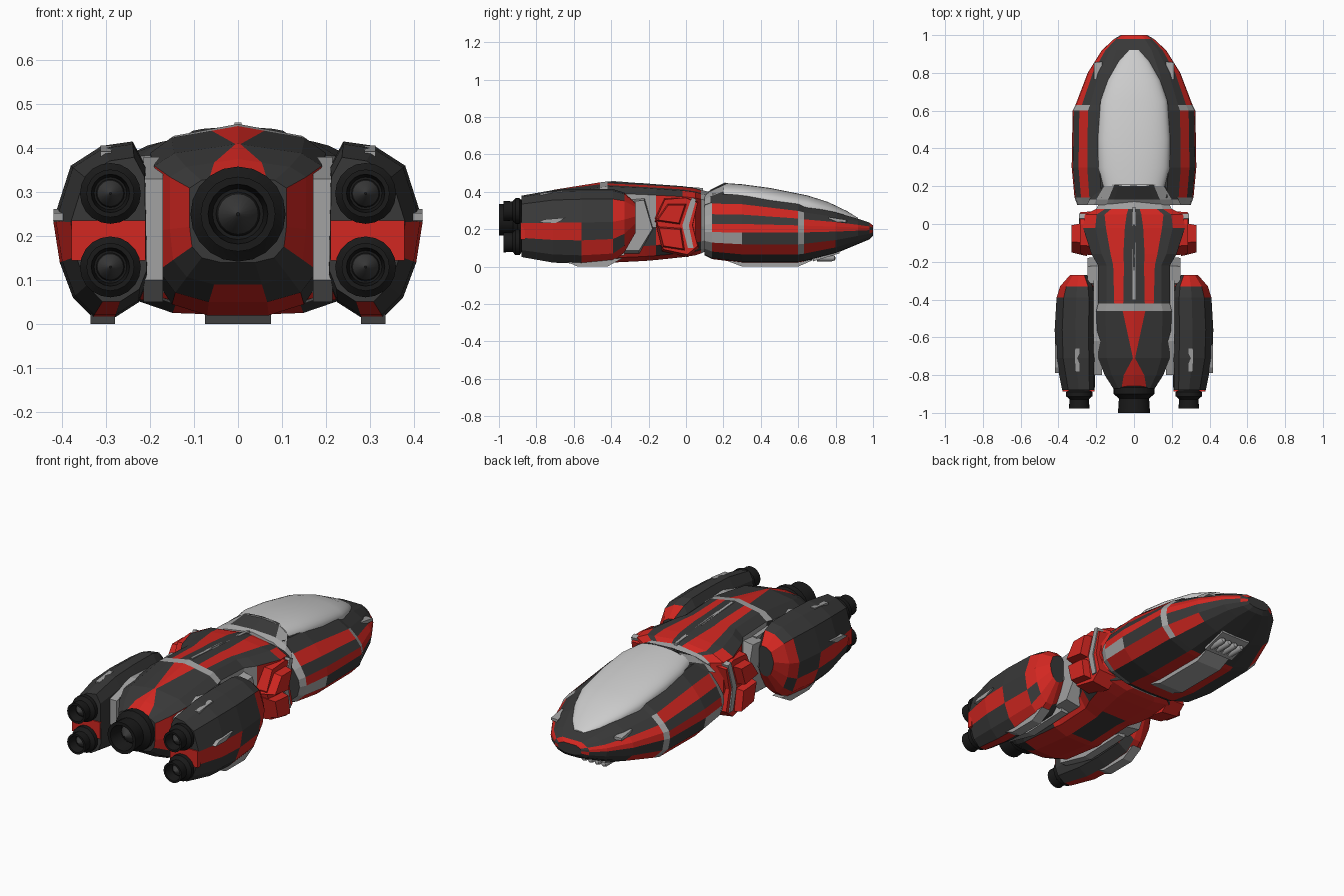
import bpy, bmesh
from math import sin, cos, pi
from mathutils import Vector

if "Cube" in bpy.data.objects:
    bpy.data.objects.remove(bpy.data.objects["Cube"])


def material(name, r, g, b):
    m = bpy.data.materials.new(name)
    m.diffuse_color = (r, g, b, 1)
    m.use_nodes = True
    m.node_tree.nodes["Principled BSDF"].inputs["Base Color"].default_value = m.diffuse_color
    return m


MATS = {"d": material("dark_paint", .04, .04, .04),
        "r": material("red_paint", .65, .02, .015),
        "g": material("grey_trim", .36, .36, .36),
        "k": material("engine_black", .01, .01, .01),
        "c": material("canopy_grey", .55, .55, .55)}
KEYS = list(MATS)


def finish(name, bm, smooth=None):
    bmesh.ops.recalc_face_normals(bm, faces=bm.faces)
    me = bpy.data.meshes.new(name)
    bm.to_mesh(me)
    bm.free()
    for k in KEYS:
        me.materials.append(MATS[k])
    ob = bpy.data.objects.new(name, me)
    bpy.context.collection.objects.link(ob)
    if smooth:
        bpy.context.view_layer.objects.active = ob
        ob.select_set(True)
        bpy.ops.object.shade_smooth_by_angle(angle=smooth)
        ob.select_set(False)
    return ob


def loft(name, rings, rows, cap="d", half=False, smooth=None):
    """Skin closed rings; rows[i][j] is the colour of strip j in gap i.
    half=True: rings are right halves, top centre to bottom centre."""
    bm = bmesh.new()
    if half:
        rings = [r + [Vector((-p.x, p.y, p.z)) for p in r[-2:0:-1]] for r in rings]
    vs = [[bm.verts.new(p) for p in r] for r in rings]
    n = len(vs[0])
    for i in range(len(vs) - 1):
        row = rows[min(i, len(rows) - 1)]
        for j in range(n):
            k = (j + 1) % n
            f = bm.faces.new((vs[i][j], vs[i][k], vs[i + 1][k], vs[i + 1][j]))
            s = min(j, n - 1 - j) if half else j
            f.material_index = KEYS.index(row[min(s, len(row) - 1)])
    for r in (vs[0], vs[-1]):
        bm.faces.new(r).material_index = KEYS.index(cap)
    return finish(name, bm, smooth)


def prism(name, yz, x0, x1, col, taper=1.0, both=True):
    """Side-view outline pushed from x0 to x1, optionally shrinking outward."""
    cy = sum(p[0] for p in yz) / len(yz)
    cz = sum(p[1] for p in yz) / len(yz)
    for s, side in (((1, "_right"), (-1, "_left")) if both else ((1, ""),)):
        a = [Vector((s * x0, y, z)) for y, z in yz]
        b = [Vector((s * x1, cy + (y - cy) * taper, cz + (z - cz) * taper)) for y, z in yz]
        loft(name + side, [a, b], [col], col)


def section(y, w, mid, top, bot, template):
    return [Vector((fx * w, y, mid + fz * (top - mid if fz > 0 else mid - bot)))
            for fx, fz in template]


# Front hull
HULL = [(0, 1), (.55, 1), (.75, .72), (.89, .42), (.98, .15), (1, -.1),
        (.96, -.45), (.8, -.75), (.45, -.97), (0, -1)]
hull = [(.10, .30, .36, .06), (.14, .315, .39, .04), (.30, .33, .385, .02),
        (.60, .325, .335, .02), (.63, .31, .325, .025), (.80, .245, .29, .07),
        (.92, .17, .255, .12), (.98, .105, .235, .145), (1.0, .07, .22, .165)]
loft("front_hull", [section(y, w, .2, t, b, HULL) for y, w, t, b in hull],
     ["dgggggggd", "ddrdrgrdr", "ddrdrdrdr", "ddgggggdr", "dddrrdrdd",
      "dddrrdddd", "dddrrdddd", "rrrddrddd"], half=True)


# Canopy and the frame behind it
def dome(y, w, base, top, n=10):
    arc = [(w * sin(pi / 2 * i / n) ** .9, base + (top - base) * cos(pi / 2 * i / n) ** .8
            if i < n else base) for i in range(n + 1)]
    return [Vector((x, y, z)) for x, z in arc] + [Vector((0, y, base - .03))]


loft("canopy", [dome(.20, .165, .37, .447), dome(.30, .19, .365, .44), dome(.45, .192, .345, .42),
                dome(.65, .178, .315, .38), dome(.76, .14, .29, .345),
                dome(.86, .083, .265, .297), dome(.92, .03, .25, .26)],
     ["c"], "c", half=True, smooth=.7)
frame = [(0, 1), (.45, .93), (.58, .88), (.85, .5), (1, 0), (0, -.3)]
loft("canopy_rear_frame", [section(.10, .25, .33, .385, .3, frame),
                           section(.13, .235, .34, .41, .3, frame),
                           section(.21, .178, .36, .45, .3, frame)],
     ["ggggg", "ddgdd"], half=True)

# Middle body; a and b steer the painted stripes along the roof
body = [(.12, .18, .40, .09, .15, .5), (.08, .20, .41, .07, .15, .6), (.05, .26, .42, .06, .15, .6),
        (-.02, .27, .43, .05, .18, .55), (-.16, .225, .44, .035, .25, .55),
        (-.22, .19, .445, .03, .28, .58), (-.42, .19, .455, .02, .3, .55),
        (-.46, .20, .45, .02, .3, .5), (-.71, .19, .41, .05, .03, .4),
        (-.80, .155, .375, .09, .35, .5), (-.87, .11, .34, .14, .6, .7)]
rings = []
for y, w, t, b, a, c in body:
    tpl = [(0, 1), (a, 1 - .16 * a), (c, 1 - .16 * c), (.76, .88), (1, .72), (1, -.1),
           (.95, -.6), (.75, -.88), (.35, -1), (0, -1)]
    rings.append(section(y, w, .23, t, b, tpl))
loft("middle_body", rings,
     ["ggggggggg", "drdrrrdrr", "drdrrrdrr", "drddrrdrr", "drddgdrrd", "drddgdrrd",
      "ggggddrrr", "rdddgddrr", "rdddrrddr", "rdddrrddd"], half=True)
prism("spine_trim", [(.09, .42), (-.4, .458), (-.4, .44), (.09, .4)], -.008, .008, "g", both=False)

# Shoulders and struts
prism("shoulder_block", [(.07, .35), (0, .38), (-.12, .37), (-.17, .26), (-.13, .08),
                         (.01, .05), (.07, .1), (.04, .22)], .18, .285, "r", .92)
prism("shoulder_upper_plate", [(.01, .34), (-.1, .34), (-.17, .24), (-.03, .22)], .25, .33, "r", .8)
prism("shoulder_lower_plate", [(-.02, .21), (-.16, .22), (-.13, .1), (0, .08)], .25, .325, "r", .8)
prism("shoulder_trim", [(.055, .36), (.03, .37), (-.02, .22), (.01, .1), (.04, .1), (.015, .22)],
      .24, .292, "g")
prism("shoulder_rear_strut", [(-.22, .37), (-.32, .36), (-.27, .22), (-.35, .07), (-.25, .07),
                              (-.17, .2)], .16, .245, "g", .9)
prism("nacelle_mount", [(-.3, .36), (-.62, .38), (-.8, .33), (-.8, .1), (-.6, .05), (-.33, .06)],
      .17, .215, "g")

# Side nacelles
NAC = [(.21, .36), (.24, .415), (.31, .405), (.38, .36), (.42, .235), (.405, .14),
       (.375, .06), (.33, .015), (.28, .015), (.225, .05), (.205, .1)]
stations = [(-.88, .22, .8, .82, .215), (-.71, .22, .97, .97, .215), (-.56, .22, 1, 1, .215),
            (-.39, .22, .95, .97, .22), (-.33, .26, .82, .8, .235), (-.27, .28, .42, .4, .26)]
for s, side in ((1, "right"), (-1, "left")):
    loft("nacelle_" + side,
         [[Vector((s * (cx + (x - cx) * sx), y, zc + (z - .215) * sz)) for x, z in NAC]
          for y, cx, sx, sz, zc in stations],
         ["ddddrddrddd", "ddddrddrddd", "dddddrrrddd", "dddrrdrrdrd", "drrrrrrrrrr"])
prism("nacelle_rear_band", [(-.886, .145), (-.886, .235), (-.86, .235), (-.86, .145)],
      .21, .378, "r")
prism("nacelle_foot", [(-.66, .035), (-.58, 0), (-.42, 0), (-.34, .045)], .28, .335, "g")
prism("nacelle_top_vent", [(-.66, .406), (-.78, .392), (-.78, .36), (-.66, .37)], .288, .312, "g")
prism("nacelle_side_vent", [(-.64, .262), (-.76, .252), (-.79, .235), (-.7, .232)], .38, .419, "g")

# Belly pad, nose lamps and the nose launcher
prism("belly_pad", [(.22, .03), (.3, 0), (.6, 0), (.68, .035)], -.075, .075, "g", both=False)
prism("nose_lamp", [(.76, .266), (.86, .25), (.86, .235), (.76, .24)], .17, .212, "g", .9)
prism("launcher_bay", [(.68, .028), (.82, .07), (.82, .1), (.68, .06)], -.09, .09, "g", both=False)


# Turned parts, pointing along y
def turned(name, profile, x, z, col, y0=0, scale=1.0, n=20):
    bm = bmesh.new()
    vs = [[bm.verts.new((x + r * scale * cos(2 * pi * i / n), y0 + y * scale,
                         z + r * scale * sin(2 * pi * i / n))) for i in range(n)]
          for r, y in profile]
    for q, (a, b) in enumerate(zip(vs, vs[1:])):
        for i in range(n):
            f = bm.faces.new((a[i], a[(i + 1) % n], b[(i + 1) % n], b[i]))
            f.material_index = KEYS.index("d" if q >= len(vs) - 2 and col == "k" else col)
    for r in (vs[0], vs[-1]):
        bm.faces.new(r).material_index = KEYS.index(col)
    finish(name, bm, .6)


NOZZLE = [(.075, .05), (.085, 0), (.108, -.015), (.108, -.05), (.09, -.065), (.08, -.075),
          (.085, -.15), (.068, -.15), (.058, -.07), (.05, -.07), (.045, -.09), (.004, -.13)]
turned("main_engine", NOZZLE, 0, .25, "k", -.85)
for sx in (-1, 1):
    for z in (.297, .13):
        turned("side_engine", NOZZLE, sx * .29, z, "k", -.88, .64)
for x in (-.06, -.02, .02, .06):
    turned("launcher_tube", [(.017, -.05), (.017, .03), (.012, .045), (.004, .05)],
           x, .045, "g", .75, n=12)
